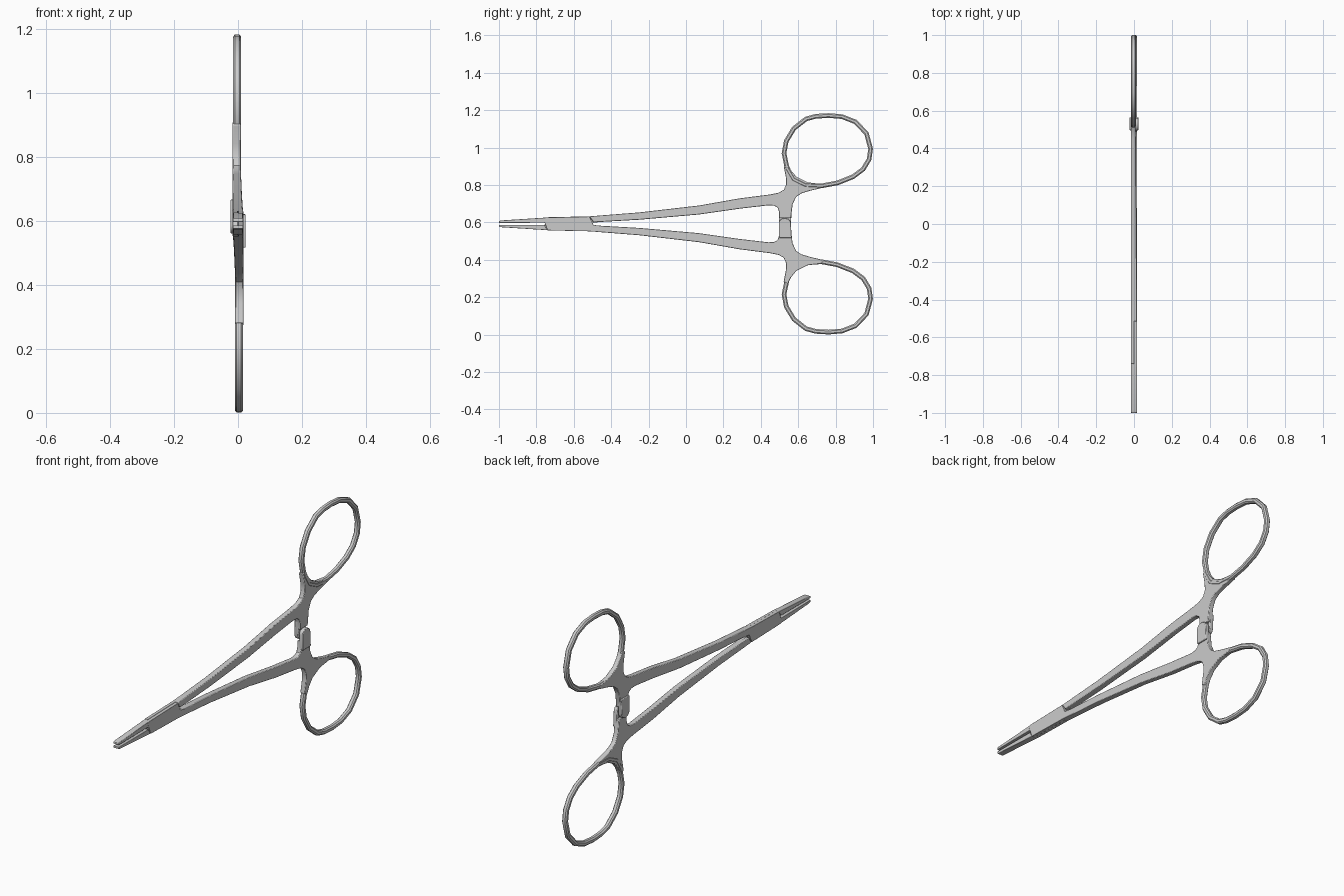
import bpy, bmesh, math
from mathutils import Vector

if "Cube" in bpy.data.objects:
    bpy.data.objects.remove(bpy.data.objects["Cube"])

MID = 0.592   # height of the centre line; each half is turned 180 degrees about it


def finish(name, bm, bevel=0.0):
    """Make the part for the upper half and its turned twin for the lower half."""
    bmesh.ops.recalc_face_normals(bm, faces=bm.faces[:])
    me = bpy.data.meshes.new(name)
    bm.to_mesh(me)
    bm.free()
    for half, turn in (("upper", 0.0), ("lower", math.pi)):
        ob = bpy.data.objects.new(half + "_" + name, me if turn == 0 else me.copy())
        bpy.context.collection.objects.link(ob)
        ob.location.z = MID
        ob.rotation_euler.y = turn
        if bevel:
            mod = ob.modifiers.new("soft_edges", "BEVEL")
            mod.width = bevel
            mod.segments = 2
            mod.limit_method = "ANGLE"
            mod.angle_limit = math.radians(50)
        bpy.ops.object.select_all(action="DESELECT")
        ob.select_set(True)
        bpy.context.view_layer.objects.active = ob
        bpy.ops.object.shade_smooth_by_angle(angle=math.radians(32))


def plate(name, outline, lo, hi, bevel=0.003):
    """Extrude a (y, z) outline across x; lo and hi give x at a given y."""
    bm = bmesh.new()
    a = [bm.verts.new((lo(y), y, z)) for y, z in outline]
    b = [bm.verts.new((hi(y), y, z)) for y, z in outline]
    bm.faces.new(a)
    bm.faces.new(b[::-1])
    n = len(a)
    for i in range(n):
        j = (i + 1) % n
        bm.faces.new((a[i], b[i], b[j], a[j]))
    finish(name, bm, bevel)


# Handle arm, flaring into the finger ring and the ratchet root
plate("arm", [
    (-0.516, 0.040), (-0.25, 0.061), (0.07, 0.098), (0.286, 0.136), (0.45, 0.157),
    (0.495, 0.166), (0.523, 0.182), (0.536, 0.212), (0.534, 0.25), (0.522, 0.31),
    (0.545, 0.32), (0.562, 0.285), (0.59, 0.252), (0.65, 0.222), (0.725, 0.212),
    (0.735, 0.194), (0.66, 0.176), (0.615, 0.162), (0.588, 0.143), (0.570, 0.104),
    (0.561, 0.03), (0.497, 0.03), (0.497, 0.065), (0.490, 0.086), (0.472, 0.097),
    (0.441, 0.099), (0.286, 0.081), (0.07, 0.050), (-0.25, 0.022), (-0.495, 0.008)],
    lambda y: -0.017, lambda y: 0.016 - 0.007 * (y + 0.5))

# Ratchet tab with a rounded end, passing beside its twin
tab = [(0.497, 0.075), (0.565, 0.075), (0.561, 0.0)]
tab += [(0.528 + 0.032 * math.cos(t), -0.006 - 0.024 * math.sin(t))
        for t in [math.pi * k / 8 for k in range(9)]]
plate("ratchet_tab", tab, lambda y: -0.024, lambda y: -0.003)

# Ratchet teeth on the inner face of the tab
bm = bmesh.new()
for k in range(4):
    z = -0.02 + 0.014 * k
    ends = [[bm.verts.new((x, y, zz)) for x, zz in
             ((-0.005, z), (0.001, z), (-0.005, z + 0.013))] for y in (0.506, 0.55)]
    bm.faces.new(ends[0])
    bm.faces.new(ends[1])
    for i in range(3):
        j = (i + 1) % 3
        bm.faces.new((ends[0][i], ends[0][j], ends[1][j], ends[1][i]))
finish("ratchet_teeth", bm)

# Half-thickness plate of the lap joint
plate("joint_plate", [
    (-0.757, -0.008), (-0.74, 0.035), (-0.516, 0.040), (-0.46, 0.044), (-0.46, 0.010),
    (-0.495, 0.006), (-0.516, -0.039), (-0.74, -0.034), (-0.765, -0.032)],
    lambda y: -0.017, lambda y: 0.0, 0.0015)

# Tapered jaw, crossing to the other side of the centre line
plate("jaw", [(-1.0, -0.005), (-0.757, -0.006), (-0.74, -0.034), (-0.99, -0.018), (-1.0, -0.015)],
      lambda y: -0.016, lambda y: 0.016, 0.002)

# Finger ring: chamfered section swept round an uneven oval
path = [Vector(p) for p in (
    (0.762, 0.579), (0.695, 0.575), (0.642, 0.561), (0.577, 0.510), (0.536, 0.442),
    (0.524, 0.377), (0.541, 0.296), (0.575, 0.238), (0.639, 0.207), (0.725, 0.203),
    (0.81, 0.219), (0.893, 0.252), (0.947, 0.292), (0.979, 0.345), (0.987, 0.401),
    (0.965, 0.483), (0.906, 0.545), (0.834, 0.573))]
section = [(-0.013, -0.006), (-0.013, 0.006), (-0.007, 0.0125), (0.007, 0.0125),
           (0.013, 0.006), (0.013, -0.006), (0.007, -0.0125), (-0.007, -0.0125)]
bm = bmesh.new()
loops = []
n = len(path)
for i, p in enumerate(path):
    t = (path[(i + 1) % n] - path[i - 1]).normalized()
    out = Vector((-t.y, t.x))
    loops.append([bm.verts.new((x - 0.003, p.x + out.x * w, p.y + out.y * w))
                  for x, w in section])
for i in range(n):
    a, b = loops[i], loops[(i + 1) % n]
    for k in range(8):
        m = (k + 1) % 8
        bm.faces.new((a[k], a[m], b[m], b[k]))
finish("finger_ring", bm)
